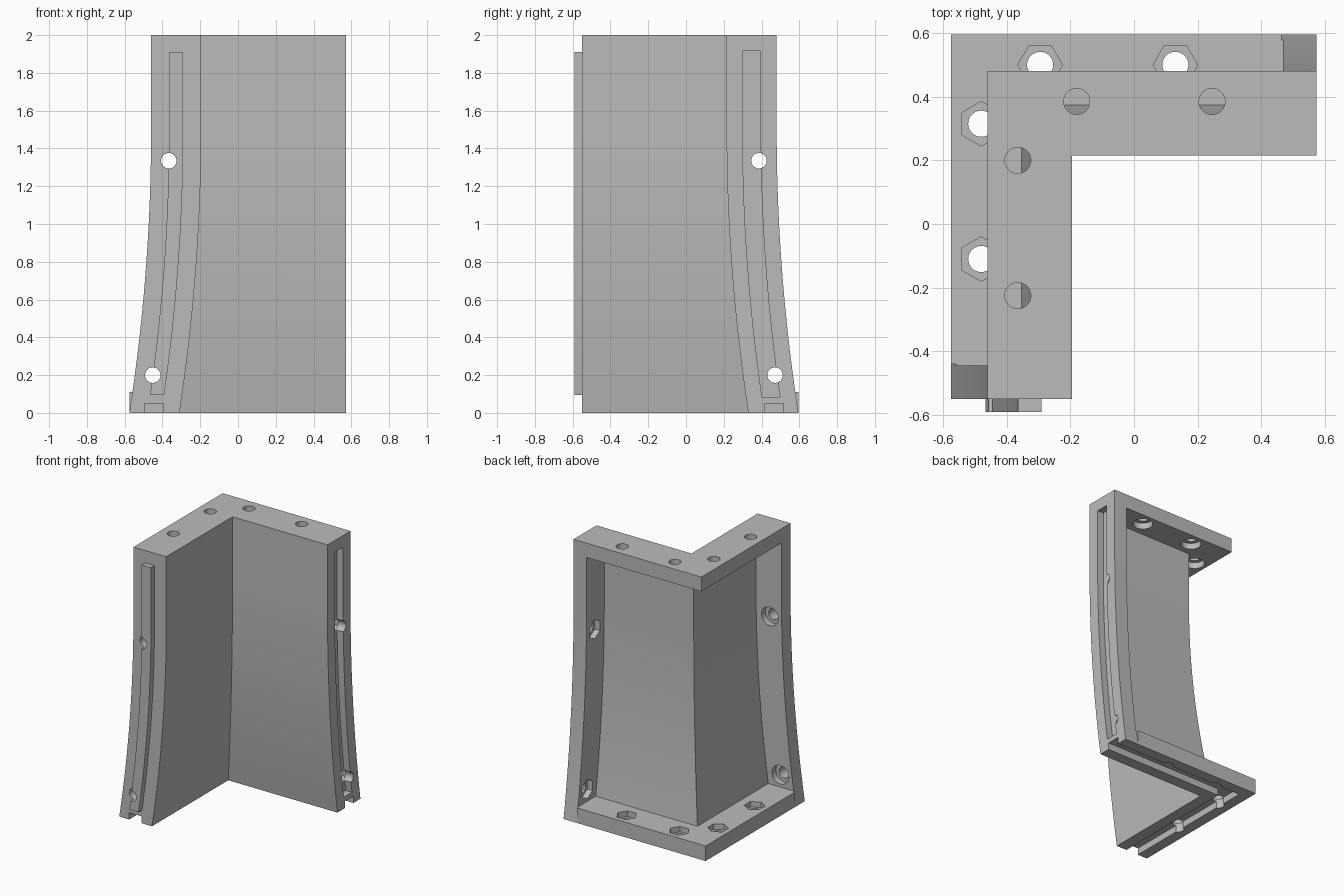
import bpy, bmesh, math

old = bpy.data.objects.get("Cube")
if old:
    bpy.data.objects.remove(old)

HALF_PI = math.pi / 2
X_END, Y_END = 0.573, -0.55      # free ends of the two walls
FLANGE = 0.105                   # flange thickness
BOLT = 0.095                     # bolt line, measured in from the outer face
WALL, RECESS = 0.265, 0.205      # wall depth and pocket depth


def flare(z):
    """Outward sweep of the walls towards the foot."""
    t = max(0, 1.5 - max(z, 0)) / 1.5
    return 0.115 * t * t


def out_x(z):
    return -0.46 - flare(z)


def out_y(z):
    return 0.48 + flare(z)


def make_object(name, rings):
    """Skin a stack of rings and cap both ends."""
    bm = bmesh.new()
    loops = [[bm.verts.new(p) for p in ring] for ring in rings]
    n = len(loops[0])
    for lo, hi in zip(loops, loops[1:]):
        for i in range(n):
            j = (i + 1) % n
            bm.faces.new((lo[i], lo[j], hi[j], hi[i]))
    bm.faces.new(loops[0][::-1])
    bm.faces.new(loops[-1])
    bmesh.ops.recalc_face_normals(bm, faces=bm.faces)
    mesh = bpy.data.meshes.new(name)
    bm.to_mesh(mesh)
    bm.free()
    obj = bpy.data.objects.new(name, mesh)
    bpy.context.collection.objects.link(obj)
    return obj


def levels(z0, z1, steps=20):
    return [z0 + (z1 - z0) * i / steps for i in range(steps + 1)]


def corner_wall(name, a, b, z0, z1, xe, ye, straight=False):
    """L-shaped wall between offsets a and b from the outer face."""
    rings = []
    for z in ([z0, z1] if straight else levels(z0, z1)):
        x, y = (out_x(0), out_y(0)) if straight else (out_x(z), out_y(z))
        rings.append([(x + a, ye, z), (x + b, ye, z), (x + b, y - b, z),
                      (xe, y - b, z), (xe, y - a, z), (x + a, y - a, z)])
    return make_object(name, rings)


def front_strip(name, a, b, y0, y1, z0, z1):
    return make_object(name, [
        [(out_x(z) + a, y0, z), (out_x(z) + b, y0, z),
         (out_x(z) + b, y1, z), (out_x(z) + a, y1, z)] for z in levels(z0, z1)])


def side_strip(name, a, b, x0, x1, z0, z1):
    return make_object(name, [
        [(x0, out_y(z) - a, z), (x1, out_y(z) - a, z),
         (x1, out_y(z) - b, z), (x0, out_y(z) - b, z)] for z in levels(z0, z1)])


def prism(name, axis, centre, lo, hi, r, sides=32, start=0):
    """Prism along an axis; centre gives the other two coordinates."""
    rings = []
    for h in (lo, hi):
        ring = []
        for i in range(sides):
            t = start + math.tau * i / sides
            p = [h, h, h]
            p[(axis + 1) % 3] = centre[0] + r * math.cos(t)
            p[(axis + 2) % 3] = centre[1] + r * math.sin(t)
            ring.append(tuple(p))
        rings.append(ring)
    return make_object(name, rings)


def combine(target, tool, operation):
    """Bake one boolean and remove its tool."""
    tool.hide_render = True
    mod = target.modifiers.new("cut", 'BOOLEAN')
    mod.operation, mod.solver, mod.object = operation, 'EXACT', tool
    bpy.context.view_layer.update()
    result = target.evaluated_get(bpy.context.evaluated_depsgraph_get())
    mesh = bpy.data.meshes.new_from_object(result)
    target.modifiers.clear()
    target.data = mesh
    bpy.data.objects.remove(tool)


# Curved corner wall with a straight-sided foot
panel = corner_wall("corner_panel", 0, WALL, 0, 2, X_END, Y_END)
foot = corner_wall("foot", 0, 0.15, 0, 0.2, X_END - FLANGE - 0.005,
                   Y_END + FLANGE + 0.005, straight=True)
combine(panel, foot, 'UNION')

# Outside pocket leaving a thin shell and a flange all round
pocket = corner_wall("pocket", -0.2, RECESS, 0.11, 2 - FLANGE,
                     X_END - FLANGE, Y_END + FLANGE)
combine(panel, pocket, 'DIFFERENCE')

# Alignment tongue on one end, groove on the other and under the foot
tongue = front_strip("tongue", 0.095, 0.17, -0.59, -0.52, 0.095, 1.91)
combine(panel, tongue, 'UNION')
groove = side_strip("end_groove", 0.085, 0.18, X_END - 0.05, 0.7, 0.085, 1.915)
combine(panel, groove, 'DIFFERENCE')
groove = corner_wall("foot_groove", 0.08, 0.18, -0.05, 0.05, 0.8, -0.8, straight=True)
combine(panel, groove, 'DIFFERENCE')

cutters = []
# Bolt holes in the foot (nut pockets) and the top flange (head pockets)
for along in (0.28, 0.705):
    for z, lo, hi, seat in ((0, -0.1, 0.2, 0.07), (2, 1.8, 2.1, 1.94)):
        left = (out_x(z) + BOLT, out_y(z) - along)
        back = (out_x(z) + along, out_y(z) - BOLT)
        for centre, start in ((left, HALF_PI), (back, 0)):
            cutters.append(prism("bolt_hole", 2, centre, lo, hi, 0.041))
            if z == 0:
                cutters.append(prism("nut_pocket", 2, centre, seat, hi, 0.07, 6, start))
            else:
                cutters.append(prism("head_pocket", 2, centre, lo, seat, 0.068))

# Bolt holes in the two end flanges
for z in (0.2, 1.335):
    front = (z, out_x(z) + BOLT)
    side = (out_y(z) - BOLT, z)
    cutters += [
        prism("bolt_hole", 1, front, -0.7, -0.35, 0.041),
        prism("head_pocket", 1, front, -0.49, -0.35, 0.068),
        prism("bolt_hole", 0, side, 0.35, 0.7, 0.041),
        prism("nut_pocket", 0, side, 0.35, 0.51, 0.07, 6, HALF_PI)]
for cutter in cutters:
    combine(panel, cutter, 'DIFFERENCE')

# Plain grey finish
grey = bpy.data.materials.new("plain_grey")
grey.use_nodes = True
colour = (0.5, 0.5, 0.5, 1)
grey.diffuse_color = colour
grey.node_tree.nodes["Principled BSDF"].inputs["Base Color"].default_value = colour
panel.data.materials.clear()
panel.data.materials.append(grey)
for face in panel.data.polygons:
    face.material_index = 0

bpy.ops.object.select_all(action='DESELECT')
panel.select_set(True)
bpy.context.view_layer.objects.active = panel
bpy.ops.object.shade_smooth_by_angle(angle=math.radians(25))
